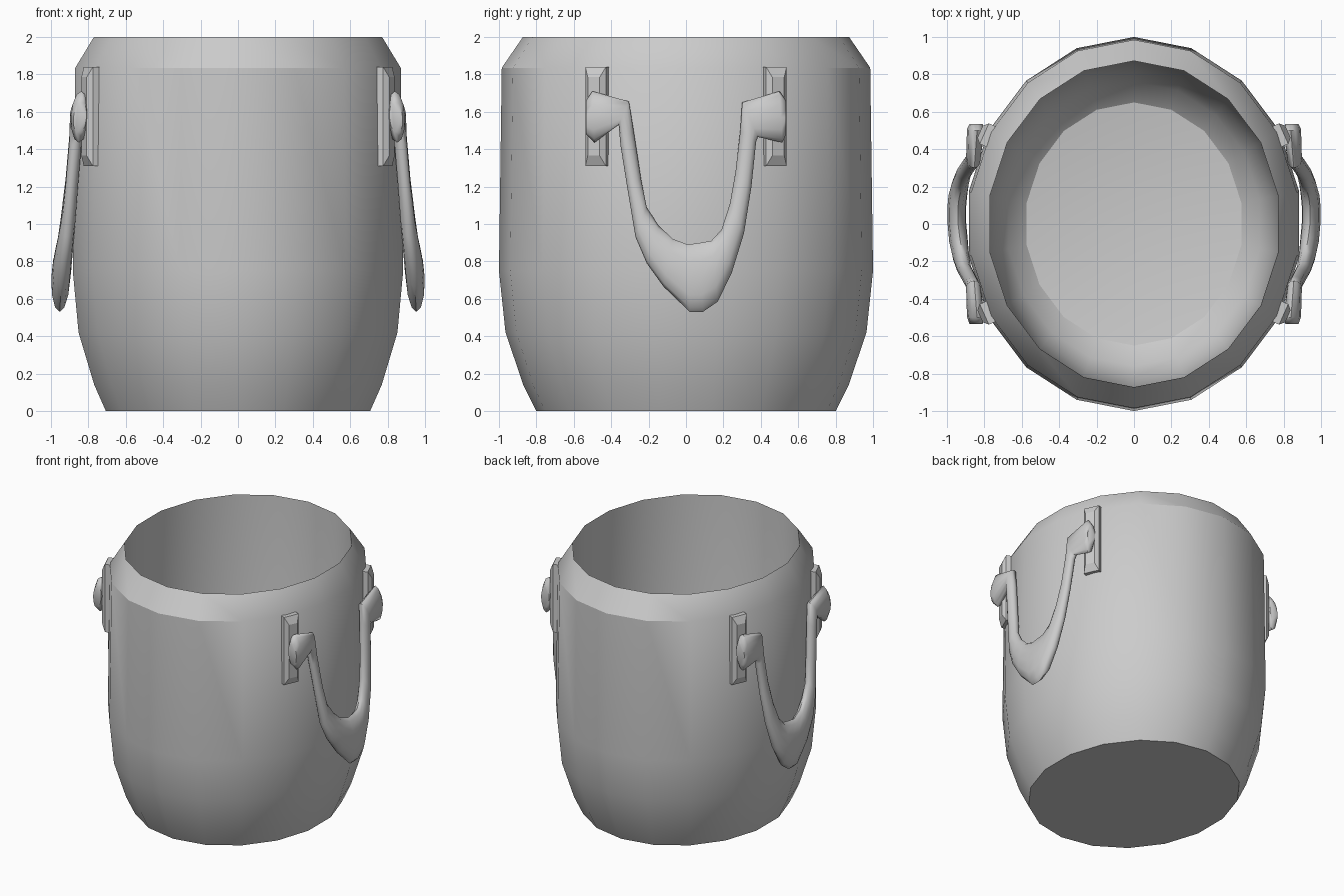
import bpy, bmesh
from math import sin, cos, tau, radians
from mathutils import Vector

if "Cube" in bpy.data.objects:
    bpy.data.objects.remove(bpy.data.objects["Cube"])


def finish(name, bm, smooth=None):
    bmesh.ops.recalc_face_normals(bm, faces=bm.faces)
    me = bpy.data.meshes.new(name)
    bm.to_mesh(me)
    bm.free()
    ob = bpy.data.objects.new(name, me)
    bpy.context.collection.objects.link(ob)
    if smooth:
        bpy.ops.object.select_all(action='DESELECT')
        bpy.context.view_layer.objects.active = ob
        ob.select_set(True)
        bpy.ops.object.shade_smooth_by_angle(angle=radians(smooth))
    return ob


def loft(bm, rings):
    # Skin a list of point rings and cap both ends
    loops = [[bm.verts.new(p) for p in r] for r in rings]
    n = len(loops[0])
    for a, b in zip(loops, loops[1:]):
        for i in range(n):
            j = (i + 1) % n
            bm.faces.new((a[i], a[j], b[j], b[i]))
    bm.faces.new(loops[0])
    bm.faces.new(loops[-1])


# Pot body: 18-sided oval shell, outside profile then inside profile
profile = [(0.80, 0), (0.87, 0.14), (0.965, 0.42), (1.0, 0.75), (0.985, 1.835),
           (0.872, 2.0), (0.865, 0.60), (0.83, 0.34),
           (0.76, 0.19), (0.65, 0.10), (0.35, 0.06)]
bm = bmesh.new()
loft(bm, [[(0.897 * r * sin(tau * i / 18), r * cos(tau * i / 18), z)
           for i in range(18)] for r, z in profile])
finish("pot_body", bm, 32)

# Handle sections: outer (y, z), inner (y, z), x centre, x half thickness
sections = [
    ((-.535, 1.48), (-.535, 1.66), .845, .035), ((-.49, 1.435), (-.50, 1.71), .845, .048),
    ((-.36, 1.53), (-.305, 1.655), .86, .038), ((-.35, 1.42), (-.28, 1.5), .868, .034),
    ((-.315, 1.2), (-.24, 1.24), .888, .034), ((-.27, .93), (-.21, 1.09), .908, .038),
    ((-.21, .79), (-.145, .99), .925, .044), ((-.12, .665), (-.07, .92), .938, .05),
    ((.02, .53), (.01, .89), .948, .05), ((.09, .53), (.08, .90), .948, .05),
    ((.17, .585), (.135, .91), .942, .05), ((.245, .74), (.19, .97), .928, .045),
    ((.31, .95), (.235, 1.11), .91, .038), ((.35, 1.2), (.265, 1.28), .888, .034),
    ((.375, 1.44), (.29, 1.5), .868, .034), ((.385, 1.465), (.30, 1.65), .86, .038),
    ((.515, 1.435), (.50, 1.71), .845, .048), ((.535, 1.48), (.535, 1.66), .845, .035)]


def handle(name, side):
    rings = []
    for o, i, xc, xt in sections:
        mid = Vector((side * xc, (o[0] + i[0]) / 2, (o[1] + i[1]) / 2))
        across = Vector((0, o[0] - i[0], o[1] - i[1])) / 2
        # Lower edge leans slightly away from the pot
        across.x = side * 0.006
        rings.append([mid + across * cos(tau * k / 12)
                      + Vector((xt * sin(tau * k / 12), 0, 0)) for k in range(12)])
    b = bmesh.new()
    loft(b, rings)
    finish(name, b, 60)


def plate(name, sx, sy):
    # Bevelled mounting plate laid against the pot wall
    out = Vector((cos(radians(24)) * sx, sin(radians(24)) * sy, 0))
    tan = Vector((-sin(radians(24)) * sx, cos(radians(24)) * sy, 0))
    base = Vector((0.782 * sx, 0.475 * sy, 0))
    rings = []
    for d, w, z0, z1 in [(-.02, .06, 1.31, 1.84), (.02, .06, 1.31, 1.84),
                         (.045, .035, 1.365, 1.785)]:
        rings.append([base + out * d + tan * (w * s) + Vector((0, 0, z))
                      for s, z in ((-1, z0), (1, z0), (1, z1), (-1, z1))])
    b = bmesh.new()
    loft(b, rings)
    finish(name, b)


for side, label in ((1, "right"), (-1, "left")):
    handle("handle_" + label, side)
    for sy, end in ((-1, "front"), (1, "back")):
        plate(f"handle_plate_{label}_{end}", side, sy)
